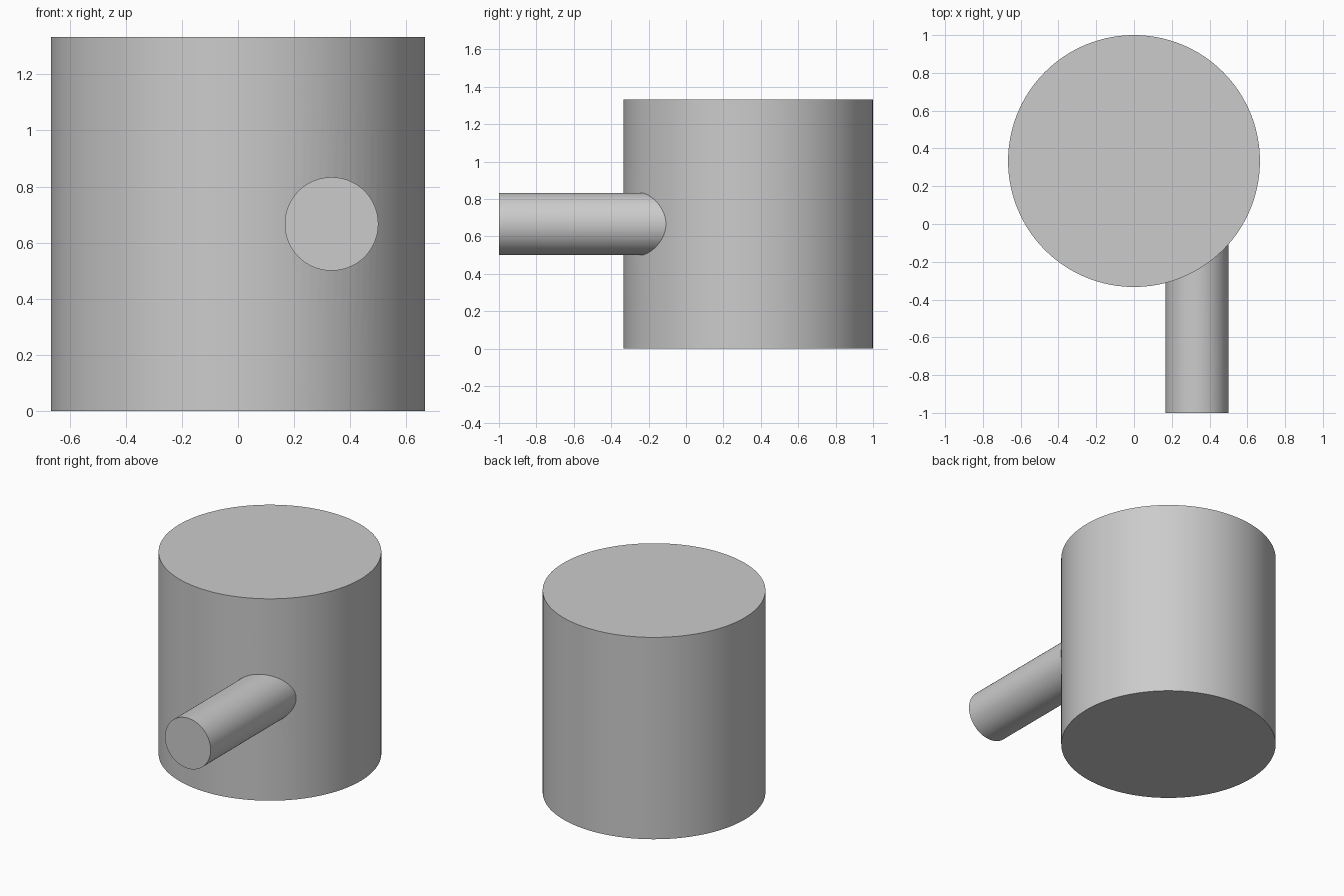
import bpy
from math import pi, radians

default = bpy.data.objects.get("Cube")
if default:
    bpy.data.objects.remove(default, do_unlink=True)

grey = bpy.data.materials.new("plain grey")
grey.use_nodes = True
colour = (0.6, 0.6, 0.6, 1)
grey.diffuse_color = colour
grey.node_tree.nodes["Principled BSDF"].inputs["Base Color"].default_value = colour


def cylinder(name, radius, depth, location, rotation=(0, 0, 0), sides=128):
    bpy.ops.mesh.primitive_cylinder_add(vertices=sides, radius=radius, depth=depth,
                                        location=location, rotation=rotation)
    obj = bpy.context.object
    obj.name = name
    obj.data.materials.append(grey)
    bpy.ops.object.shade_smooth_by_angle(angle=radians(30))
    return obj


unit = 2 / 3  # body radius; every other size is a fraction of it

# Upright drum
body = cylinder("body", unit, 2 * unit, (0, unit / 2, unit))

# Off-centre rod, reaching from the front into the drum
front, inner = -1.0, 0.0
rod = cylinder("rod", unit / 4, inner - front,
               (unit / 2, (front + inner) / 2, unit), (pi / 2, 0, 0), 96)

# Fuse the rod into the drum as one solid
fuse = body.modifiers.new("fuse rod", "BOOLEAN")
fuse.operation = "UNION"
fuse.solver = "EXACT"
fuse.object = rod
bpy.context.view_layer.objects.active = body
bpy.ops.object.modifier_apply(modifier=fuse.name)
bpy.data.objects.remove(rod, do_unlink=True)
body.name = "drum_with_rod"
bpy.ops.object.select_all(action="DESELECT")
body.select_set(True)
bpy.ops.object.shade_smooth_by_angle(angle=radians(30))
